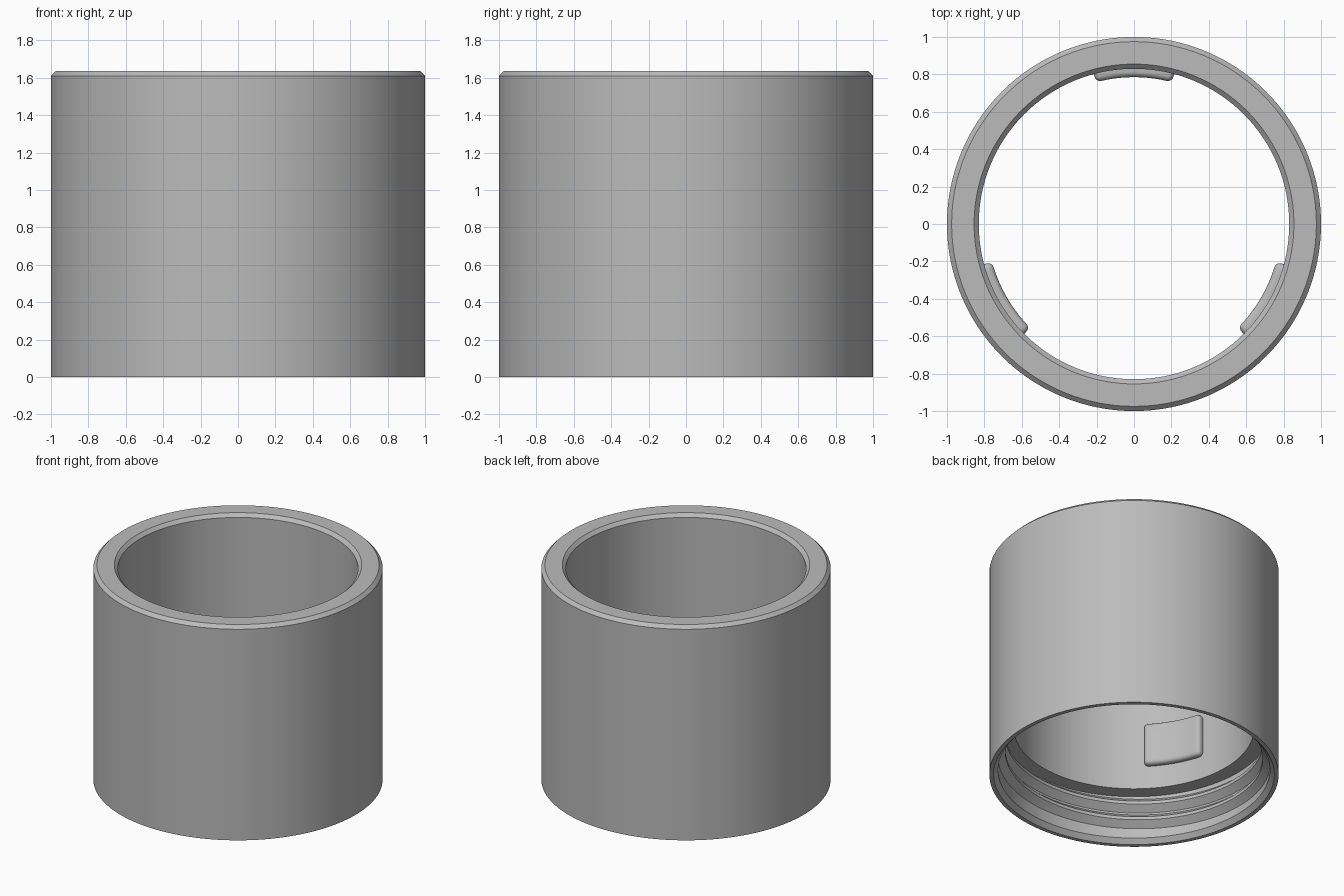
import bpy, bmesh, math
from mathutils import Vector

cube = bpy.data.objects.get("Cube")
if cube:
    bpy.data.objects.remove(cube, do_unlink=True)

grey = bpy.data.materials.new("plain grey")
grey.use_nodes = True
colour = (0.5, 0.5, 0.5, 1)
grey.diffuse_color = colour
grey.node_tree.nodes["Principled BSDF"].inputs["Base Color"].default_value = colour

SEG = 128
BORE = 0.83
ROOT, CREST = 0.94, 0.89      # thread radii
SHELF = 0.365                 # top of the threaded socket
HEIGHT = 1.635


def finish(name, bm):
    bmesh.ops.recalc_face_normals(bm, faces=bm.faces)
    mesh = bpy.data.meshes.new(name)
    bm.to_mesh(mesh)
    bm.free()
    mesh.materials.append(grey)
    obj = bpy.data.objects.new(name, mesh)
    bpy.context.collection.objects.link(obj)
    bpy.ops.object.select_all(action='DESELECT')
    obj.select_set(True)
    bpy.context.view_layer.objects.active = obj
    bpy.ops.object.shade_smooth_by_angle(angle=math.radians(30))
    return obj


def polar(r, a, z):
    return Vector((r * math.cos(a), r * math.sin(a), z))


def bridge(bm, rings, closed):
    """Join successive closed sections with quads."""
    pairs = list(zip(rings, rings[1:]))
    if closed:
        pairs.append((rings[-1], rings[0]))
    for a, b in pairs:
        n = len(a)
        for i in range(n):
            j = (i + 1) % n
            bm.faces.new((a[i], a[j], b[j], b[i]))


# Sleeve: chamfered tube with a wider socket at the bottom
profile = [(0.97, 0), (1, 0), (1, 1.61), (0.975, HEIGHT), (0.855, HEIGHT),
           (BORE, 1.61), (BORE, SHELF), (ROOT, SHELF), (ROOT, 0.035)]
bm = bmesh.new()
rings = [[bm.verts.new(polar(r, math.tau * s / SEG, z)) for r, z in profile]
         for s in range(SEG)]
bridge(bm, rings, closed=True)
finish("sleeve", bm)

# Internal thread: helical ridge that fades into the wall at both ends
PITCH, TURNS, START = 0.125, 2.0, 0.085
bm = bmesh.new()
rings = []
steps = int(SEG * TURNS)
for s in range(steps + 1):
    t = s / SEG
    fade = min(1, s / 10, (steps - s) / 10)
    crest = ROOT + 0.003 - (ROOT + 0.003 - CREST) * max(fade, 0.05)
    z = START + PITCH * t
    section = [(ROOT + 0.01, -0.055), (ROOT, -0.055), (crest, -0.012),
               (crest, 0.012), (ROOT, 0.055), (ROOT + 0.01, 0.055)]
    rings.append([bm.verts.new(polar(r, math.tau * t, z + dz)) for r, dz in section])
bridge(bm, rings, closed=False)
bm.faces.new(rings[0])
bm.faces.new(rings[-1])
finish("internal_thread", bm)

# Three rounded pads on the bore, a third of a turn apart
PAD_ANGLE, PAD_IN, PAD_OUT = math.radians(15), 0.785, 0.85
PAD_LOW, PAD_HIGH = 0.54, 0.865


def pad(name, centre):
    half = PAD_ANGLE * 0.8
    bm = bmesh.new()
    bmesh.ops.create_cube(bm, size=1)
    for v in bm.verts:
        v.co = Vector((v.co.x * 2 * half,
                       PAD_OUT if v.co.y > 0 else PAD_IN,
                       PAD_HIGH if v.co.z > 0 else PAD_LOW))
    inner = [e for e in bm.edges if any(v.co.y < 0.8 for v in e.verts)]
    bmesh.ops.bevel(bm, geom=inner, offset=0.03, segments=5,
                    profile=0.5, affect='EDGES')
    # Slice the straight pad lengthwise, then wrap it round the axis
    cuts = 16
    for i in range(1, cuts):
        x = half * 0.8 * (2 * i / cuts - 1)
        bmesh.ops.bisect_plane(bm, geom=bm.verts[:] + bm.edges[:] + bm.faces[:],
                               plane_co=(x, 0, 0), plane_no=(1, 0, 0))
    for v in bm.verts:
        v.co = polar(v.co.y, centre - v.co.x / 0.8, v.co.z)
    finish(name, bm)


for name, degrees in (("back_pad", 90), ("right_pad", 210), ("left_pad", 330)):
    pad(name, math.radians(degrees))
